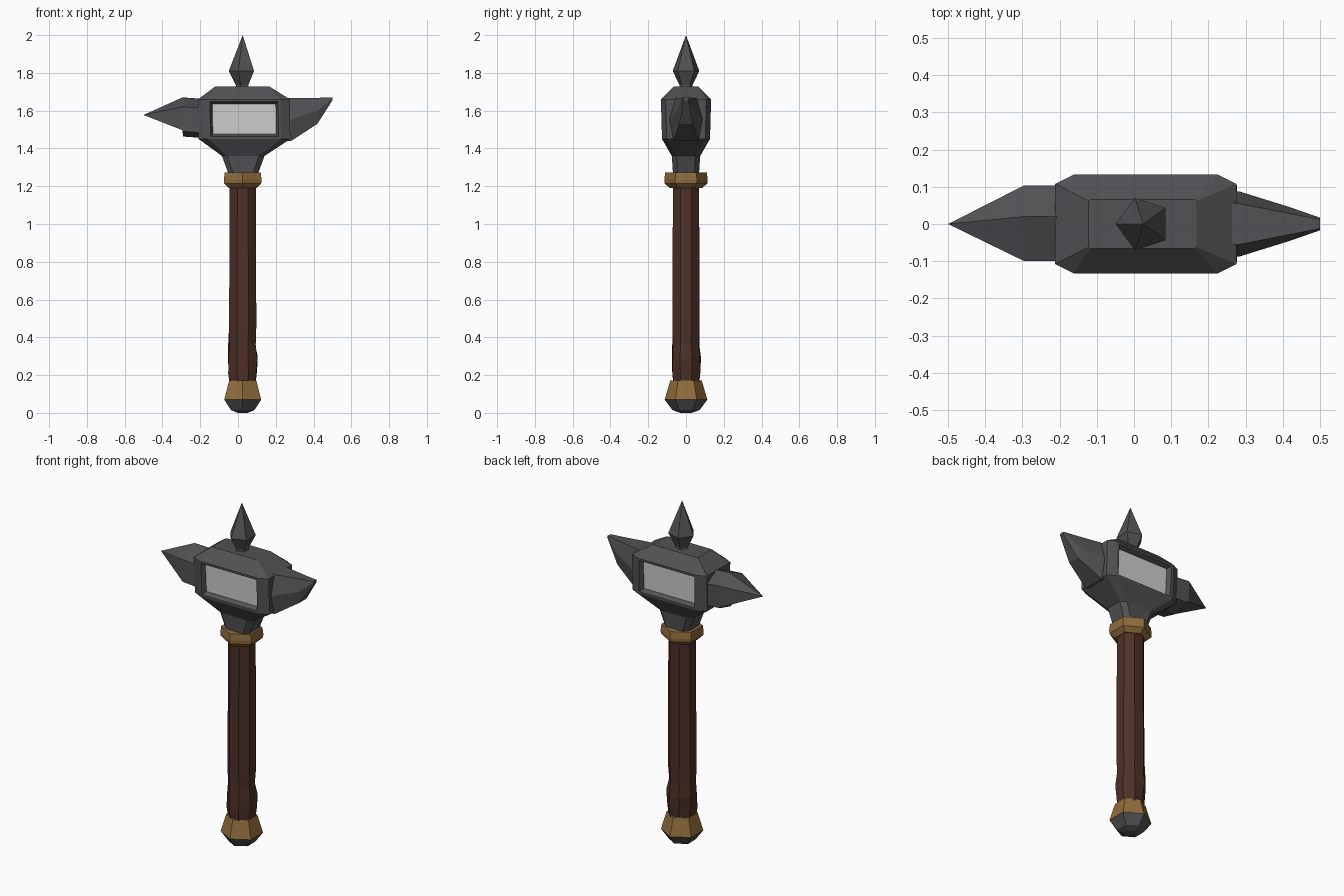
import bpy, bmesh, math, random
from mathutils import Vector

random.seed(4)
if "Cube" in bpy.data.objects:
    bpy.data.objects.remove(bpy.data.objects["Cube"])

AXIS_X = 0.025  # the shaft stands slightly off the middle


def material(name, rgb):
    m = bpy.data.materials.new(name)
    m.use_nodes = True
    m.diffuse_color = (*rgb, 1)
    bsdf = m.node_tree.nodes["Principled BSDF"]
    bsdf.inputs["Base Color"].default_value = (*rgb, 1)
    bsdf.inputs["Roughness"].default_value = 0.8
    return m


iron = material("dark iron", (0.085, 0.085, 0.09))
brass = material("aged brass", (0.28, 0.15, 0.045))
wood = material("dark wood", (0.075, 0.03, 0.02))
pale = material("pale plate", (0.62, 0.62, 0.62))


def loft(name, rings, mats, finish=None):
    """Skin a stack of equal-sized rings, cap the ends, keep flat faces."""
    bm = bmesh.new()
    rows = [[bm.verts.new(p) for p in ring] for ring in rings]
    n = len(rows[0])
    for a, b in zip(rows, rows[1:]):
        for i in range(n):
            j = (i + 1) % n
            bm.faces.new((a[i], a[j], b[j], b[i]))
    bm.faces.new(rows[0][::-1])
    bm.faces.new(rows[-1])
    bmesh.ops.remove_doubles(bm, verts=bm.verts, dist=0.0005)
    bmesh.ops.recalc_face_normals(bm, faces=bm.faces)
    bm.normal_update()
    if finish:
        finish(bm)
    mesh = bpy.data.meshes.new(name)
    bm.to_mesh(mesh)
    bm.free()
    for m in mats:
        mesh.materials.append(m)
    obj = bpy.data.objects.new(name, mesh)
    bpy.context.collection.objects.link(obj)
    return obj


def ring(z, r, sides, start, jitter=0.0):
    """Horizontal polygon around the shaft."""
    pts = []
    for i in range(sides):
        a = math.radians(start) + math.tau * i / sides
        rr = r + random.uniform(-jitter, jitter)
        pts.append((AXIS_X + rr * math.cos(a), rr * math.sin(a),
                    z + random.uniform(-jitter, jitter) * 2))
    return pts


def octagon(z, x0, x1, y, cut_x, cut_y):
    """Horizontal rectangle with cut corners."""
    return [(x0 + cut_x, -y, z), (x1 - cut_x, -y, z),
            (x1, -y + cut_y, z), (x1, y - cut_y, z),
            (x1 - cut_x, y, z), (x0 + cut_x, y, z),
            (x0, y - cut_y, z), (x0, -y + cut_y, z)]


# Wooden shaft, knotted near the grip end
shaft = [ring(0.12, 0.07, 8, 22.5)]
for z, r in ((0.22, 0.078), (0.29, 0.08), (0.36, 0.077)):
    shaft.append(ring(z, r, 8, 22.5, 0.007))
shaft += [ring(0.46, 0.078, 8, 22.5), ring(1.22, 0.075, 8, 22.5)]
loft("shaft", shaft, [wood])


# Pommel: iron base under a brass cup
def iron_base(bm):
    for f in bm.faces:
        f.material_index = int(f.calc_center_median().z < 0.07)


loft("pommel", [ring(z, r, 6, 30) for z, r in
                ((0, 0.03), (0.015, 0.072), (0.07, 0.113), (0.172, 0.083))],
     [brass, iron], iron_base)

# Brass collar below the head
loft("collar", [ring(z, r, 6, 30) for z, r in
                ((1.19, 0.085), (1.215, 0.113), (1.235, 0.115), (1.272, 0.11))],
     [brass])


# Head block with a recessed pale plate on the front and back
def recess_plates(bm):
    sides = [f for f in bm.faces if abs(f.normal.y) > 0.95
             and 1.5 < f.calc_center_median().z < 1.62]
    for f in sides:
        bmesh.ops.inset_region(bm, faces=[f], thickness=0.018)
        bmesh.ops.inset_region(bm, faces=[f], thickness=0.018, depth=-0.025)
        f.material_index = 1


loft("head", [octagon(1.25, -0.045, 0.10, 0.068, 0.025, 0.025),
              octagon(1.36, -0.085, 0.14, 0.075, 0.03, 0.025),
              octagon(1.45, -0.208, 0.277, 0.127, 0.05, 0.025),
              octagon(1.66, -0.212, 0.275, 0.133, 0.05, 0.025),
              octagon(1.727, -0.122, 0.168, 0.066, 0.004, 0.004)],
     [iron, pale], recess_plates)

# Side spike on the right: a six-sided block drawn to a point
block = [(0.02, 1.67), (0.104, 1.62), (0.10, 1.49),
         (0.0, 1.463), (-0.10, 1.49), (-0.10, 1.62)]
loft("right_spike",
     [[(-0.18, y, z - 0.008) for y, z in block],
      [(-0.29, y, z) for y, z in block],
      [(-0.295, y, max(z, 1.497)) for y, z in block],
      [(-0.5, 0, 1.577)] * len(block)], [iron])


# Side spike on the left: flat on top, swept up from below
def beak(x, top, low, w_top, w_mid, w_low):
    mid = (top + low) / 2
    half = [(w_top, top), (w_mid, mid), (w_low, low)]
    return [(x, y, z) for y, z in half] + [(x, -y, z) for y, z in half[::-1]]


loft("left_spike", [beak(0.24, 1.667, 1.44, 0.055, 0.088, 0.065),
                    beak(0.282, 1.667, 1.44, 0.055, 0.088, 0.065),
                    beak(0.42, 1.668, 1.53, 0.028, 0.045, 0.035),
                    beak(0.5, 1.67, 1.655, 0.012, 0.017, 0.012)], [iron])

# Finial point on top
loft("top_spike", [ring(z, r, 5, 36) for z, r in
                   ((1.70, 0.045), (1.735, 0.036), (1.81, 0.074), (2.0, 0))],
     [iron])
